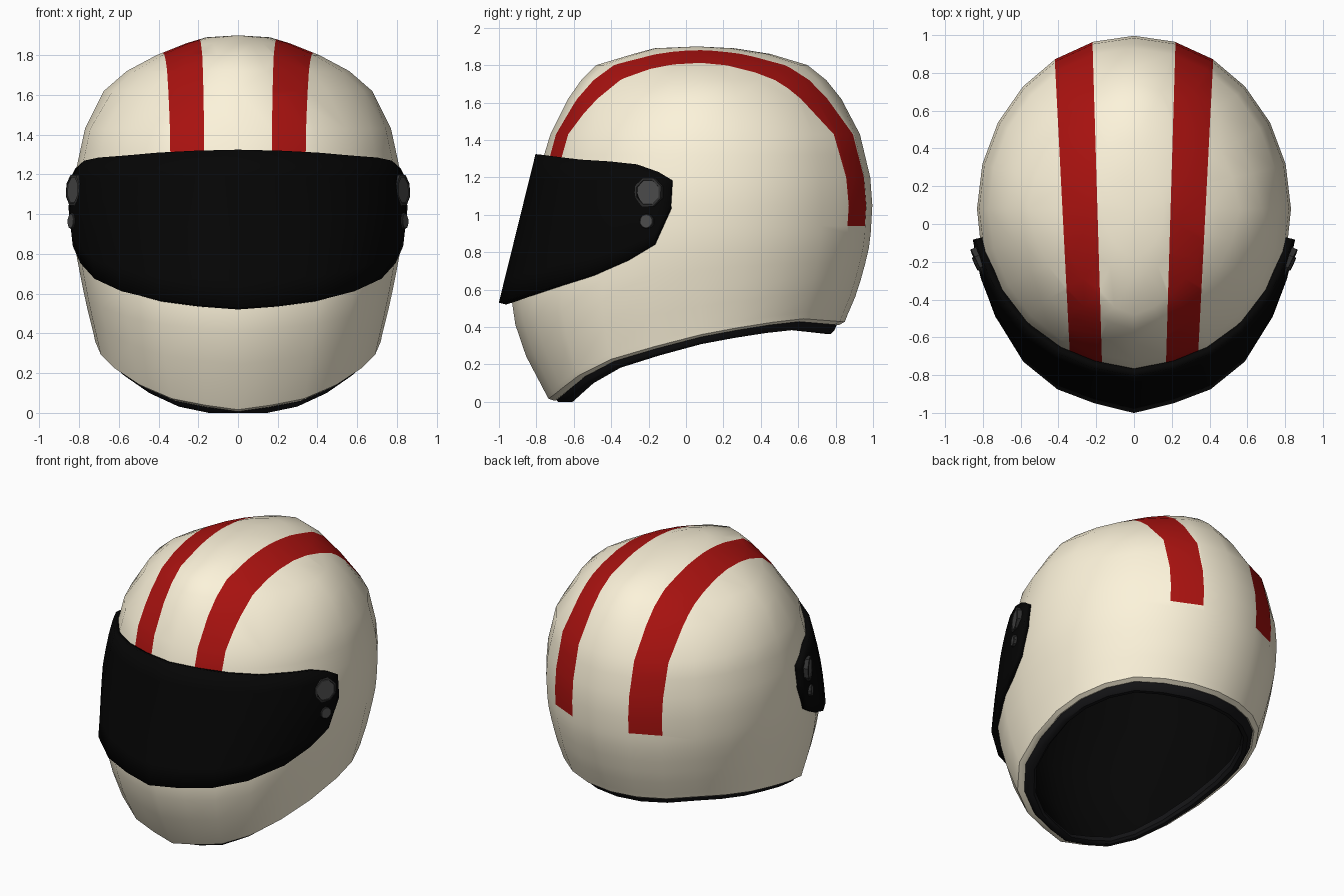
import bpy, bmesh
from math import sin, cos, pi, radians, degrees
from mathutils import Vector

if "Cube" in bpy.data.objects:
    bpy.data.objects.remove(bpy.data.objects["Cube"])

# Helmet profile rows: height, front y, back y, half width
PROFILE = [(-0.1, -.68, .66, .58), (0, -.73, .70, .62), (.2, -.84, .78, .69), (.42, -.915, .85, .735),
           (.6, -.94, .92, .775), (.8, -.885, .975, .815), (1, -.84, 1, .835), (1.2, -.795, .985, .82),
           (1.43, -.725, .93, .77), (1.62, -.63, .83, .675), (1.72, -.56, .75, .56),
           (1.8, -.48, .65, .41), (1.86, -.28, .45, .26), (1.89, -.17, .26, .16), (1.9, .04, .08, .01)]
# Bottom opening: y, height
RIM = [(-.8, .003), (-.74, .005), (-.68, .05), (-.6, .12), (-.4, .22), (0, .335), (.3, .39), (.6, .435), (.85, .415)]
# Pointed nose: angle, how far the front is pulled in; and how much it applies by height
NOSE = [(0, 0), (17, .03), (40, .014), (60, 0), (180, 0)]
NOSE_Z = [(0, 1), (1, 1), (1.6, 0)]
# Flattened diagonals near the crown, fuller diagonals at the chin, by height
DIAG = [(1.43, 0), (1.64, .07), (1.8, .07), (1.9, .01)]
CHIN = [(0, .055), (.6, .06), (1.25, 0)]
CY, SEG = .08, 24


def lerp(table, x):
    x = min(max(x, table[0][0]), table[-1][0])
    for a, b in zip(table, table[1:]):
        if x <= b[0]:
            t = (x - a[0]) / (b[0] - a[0])
            return [p + (q - p) * t for p, q in zip(a[1:], b[1:])]


def surf(phi, z, off=0.0):
    """Point on the helmet surface; phi = 0 is the front."""
    f, b, w = lerp(PROFILE, z)
    c = cos(phi)
    cy = min(CY, b - .01)
    semi = (cy - f) if c > 0 else (b - cy)
    k = 1 - lerp(DIAG, z)[0] * abs(sin(2 * phi))
    if c > 0:
        k += lerp(CHIN, z)[0] * sin(2 * phi) ** 2
    a = abs(degrees(phi))
    semi -= lerp(NOSE, min(a, 360 - a))[0] * lerp(NOSE_Z, z)[0]
    return Vector((sin(phi) * k * max(w + off, .01), cy - c * k * max(semi + off, .01), z))


def rim_z(phi):
    z = .3
    for _ in range(25):
        z = (z + lerp(RIM, surf(phi, z).y)[0]) / 2
    return z


def material(name, col):
    m = bpy.data.materials.new(name)
    m.diffuse_color = (*col, 1)
    m.use_nodes = True
    m.node_tree.nodes["Principled BSDF"].inputs["Base Color"].default_value = m.diffuse_color
    return m


def finish(name, bm, mats, angle=40):
    bmesh.ops.recalc_face_normals(bm, faces=bm.faces)
    me = bpy.data.meshes.new(name)
    bm.to_mesh(me)
    bm.free()
    for m in mats:
        me.materials.append(m)
    me.shade_smooth()
    me.set_sharp_from_angle(angle=radians(angle))
    ob = bpy.data.objects.new(name, me)
    bpy.context.collection.objects.link(ob)
    return ob


def loft(bm, rings, closed=True):
    rows = [[bm.verts.new(p) for p in r] for r in rings]
    n = len(rows[0])
    for a, b in zip(rows, rows[1:]):
        for i in range(n if closed else n - 1):
            j = (i + 1) % n
            bm.faces.new((a[i], a[j], b[j], b[i]))
    return rows


cream = material("cream", (.98, .9, .705))
red = material("red", (.4, .006, .005))
black = material("black", (.0015, .0015, .0015))
rubber = material("rubber", (.007, .007, .008))
grey = material("grey", (.07, .07, .07))
dark = material("dark_grey", (.03, .03, .03))

PHI = [2 * pi * i / SEG for i in range(SEG)]
RZ = [rim_z(p) for p in PHI]


def rim_ring(off, dz):
    """Ring following the opening; steps are shallower at the front."""
    return [surf(p, max(r + dz * (1 - .2 * (1 + cos(p))), 0), off) for p, r in zip(PHI, RZ)]


# Shell: rolled edge, blended lower rings, level upper rings
bm = bmesh.new()
rings = [rim_ring(-.065, .01), rim_ring(-.03, -.005), rim_ring(-.004, .012), rim_ring(-.004, .05)]
for t in (.22, .42, .62, .82, 1):
    rings.append([surf(p, r + .05 + (.85 - r) * t) for p, r in zip(PHI, RZ)])
for z in (1.05, 1.2, 1.32, 1.43, 1.62, 1.72, 1.8, 1.86, 1.89):
    rings.append([surf(p, z) for p in PHI])
rows = loft(bm, rings)
top = bm.verts.new((0, .06, 1.9))
for i in range(SEG):
    bm.faces.new((rows[-1][i], rows[-1][(i + 1) % SEG], top))

# Stripes: cut their outlines into the shell and colour the faces between
INNER = ((.17, -.72), (.22, .97))
OUTER = ((.34, -.68), (.42, .88))


def cut(co, no, zmin):
    fs = [f for f in bm.faces if f.calc_center_median().z > zmin]
    geom = set(fs)
    for f in fs:
        geom.update(f.edges)
        geom.update(f.verts)
    bmesh.ops.bisect_plane(bm, geom=list(geom), plane_co=co, plane_no=no, dist=1e-5)


cut((0, 0, .94), (0, 0, 1), -1)
for s in (-1, 1):
    for (x0, y0), (x1, y1) in (INNER, OUTER):
        cut((s * x0, y0, 0), Vector((y1 - y0, -s * (x1 - x0), 0)).normalized(), .94)


def line_x(line, y):
    (x0, y0), (x1, y1) = line
    return x0 + (x1 - x0) * (y - y0) / (y1 - y0)


for f in bm.faces:
    c = f.calc_center_median()
    if c.z > .94 and line_x(INNER, c.y) < abs(c.x) < line_x(OUTER, c.y):
        f.material_index = 1
finish("shell", bm, [cream, red])

# Rubber edge trim around the opening
bm = bmesh.new()
loft(bm, [rim_ring(-.04, .01), rim_ring(-.045, -.035), rim_ring(-.058, -.052),
          rim_ring(-.085, -.052), rim_ring(-.105, -.03), rim_ring(-.11, .03)])
finish("edge_trim", bm, [rubber])

# Inner lining
bm = bmesh.new()
rings = [rim_ring(-.1, 0)]
for t in (.3, .65, 1):
    rings.append([surf(p, r + (.95 - r) * t, -.11) for p, r in zip(PHI, RZ)])
for z in (1.2, 1.43, 1.62, 1.75):
    rings.append([surf(p, z, -.12) for p in PHI])
rows = loft(bm, rings)
bm.faces.new(rows[-1])
finish("lining", bm, [black])

# Visor: angle from the front, top edge, bottom edge
VISOR = [(0, 1.32, .525), (15, 1.315, .54), (29, 1.305, .565), (43, 1.29, .61), (57, 1.28, .675),
         (67.5, 1.265, .755), (75.5, 1.225, .84), (80, 1.185, 1.03)]
cols = [(-a, t, b) for a, t, b in VISOR[:0:-1]] + VISOR


def visor_point(phi, z):
    """Shell surface pushed out so the front runs in a straight slope."""
    p = surf(phi, z, .01 + .008 * cos(phi))
    want = .785 + (1.32 - z) * .247
    p.y -= cos(phi) * (want + lerp(PROFILE, z)[0] - .018)
    return p


bm = bmesh.new()
loft(bm, [[visor_point(radians(a), b + (t - b) * k / 6) for a, t, b in cols] for k in range(7)], closed=False)
visor = finish("visor", bm, [black])
mod = visor.modifiers.new("thickness", 'SOLIDIFY')
mod.thickness, mod.offset = .04, 0


# Visor pivots: shallow stepped discs on each side
def disc(name, side, phi, z, steps, mats, sides):
    f, b, w = lerp(PROFILE, z)
    n = Vector((side * sin(phi) / w, -1.6 * cos(phi) / (CY - f), .05)).normalized()
    c = surf(side * phi, z, .03)
    u = Vector((0, 0, 1)).cross(n).normalized()
    v = n.cross(u)
    bm = bmesh.new()
    rows = loft(bm, [[c + n * h + (u * cos(a) + v * sin(a)) * r
                      for a in [2 * pi * (i + .5) / sides for i in range(sides)]] for r, h in steps])
    bm.faces.new(rows[-1]).material_index = len(mats) - 1
    finish(name, bm, mats, 30)


for side, tag in ((1, "left"), (-1, "right")):
    disc("pivot_" + tag, side, radians(72.5), 1.12,
         [(.083, -.02), (.083, .014), (.07, .017), (.068, .012)], [dark, grey], 8)
    disc("lock_button_" + tag, side, radians(72.7), .965,
         [(.04, -.02), (.04, .012), (.036, .015)], [dark, grey], 10)
